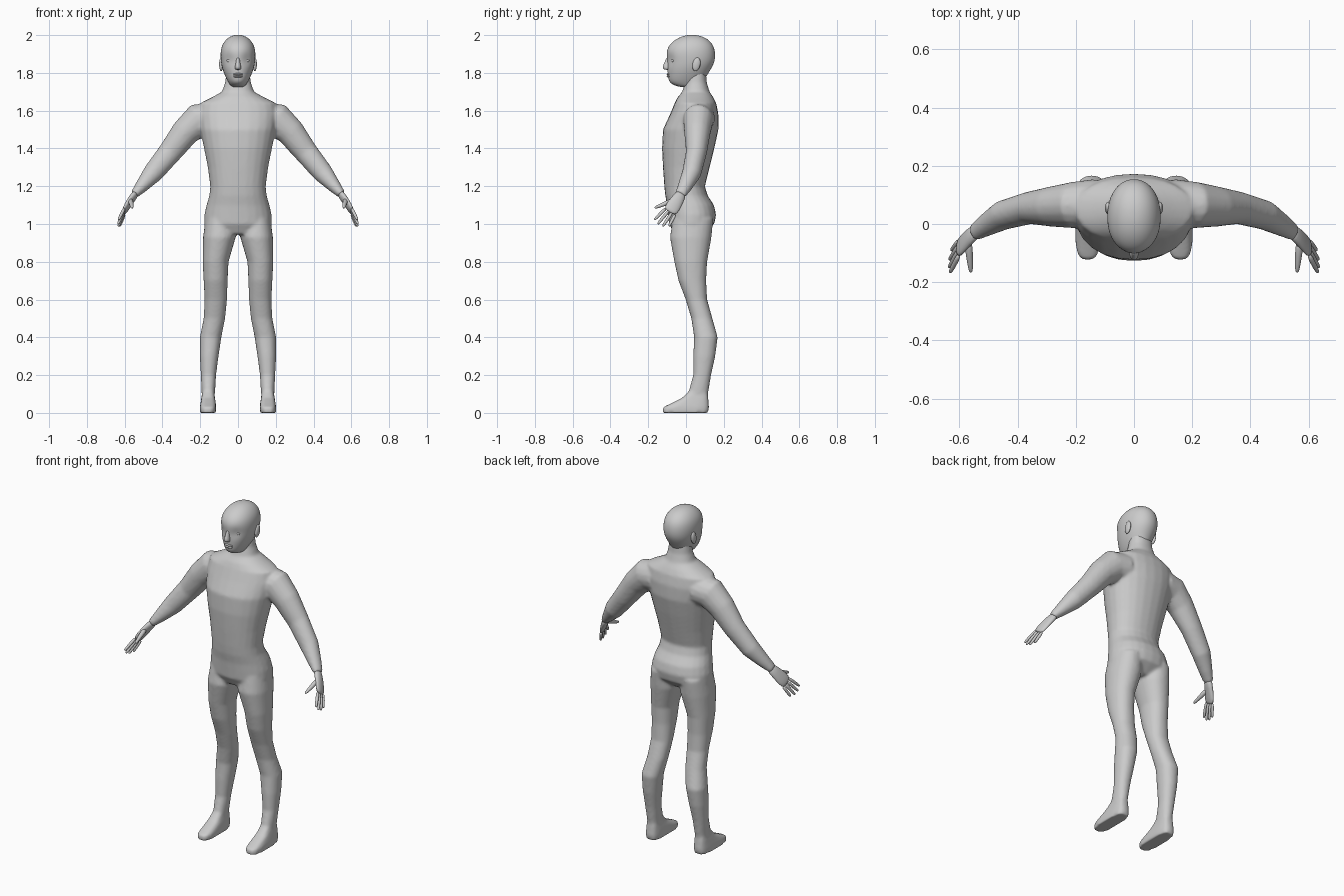
import bpy
import bmesh
from math import cos, sin, pi
from mathutils import Vector, Matrix

cube = bpy.data.objects.get("Cube")
if cube:
    bpy.data.objects.remove(cube, do_unlink=True)

skin = bpy.data.materials.new("grey_skin")
skin.use_nodes = True
skin.diffuse_color = (0.6, 0.6, 0.6, 1)
skin.node_tree.nodes["Principled BSDF"].inputs["Base Color"].default_value = skin.diffuse_color


def ring(bm, center, u, v, square=1.0, sides=24):
    """One closed cross-section; square below 1 makes it boxier."""
    def bend(value):
        return abs(value) ** square * (1 if value >= 0 else -1)
    verts = []
    for i in range(sides):
        angle = 2 * pi * i / sides
        verts.append(bm.verts.new(Vector(center) + u * bend(cos(angle)) + v * bend(sin(angle))))
    return verts


def skin_rings(bm, rings):
    """Bridge successive rings and close both ends."""
    faces = [bm.faces.new(rings[0]), bm.faces.new(rings[-1])]
    for low, high in zip(rings, rings[1:]):
        for i in range(len(low)):
            j = (i + 1) % len(low)
            faces.append(bm.faces.new((low[i], low[j], high[j], high[i])))
    bmesh.ops.recalc_face_normals(bm, faces=faces)


def stack(bm, levels, square=1.0, side=1):
    """Loft level sections given as height, x range, y range."""
    rings = []
    for z, x0, x1, y0, y1 in levels:
        center = (side * (x0 + x1) / 2, (y0 + y1) / 2, z)
        rings.append(ring(bm, center, Vector(((x1 - x0) / 2, 0, 0)),
                          Vector((0, (y1 - y0) / 2, 0)), square))
    skin_rings(bm, rings)


def centred(levels):
    return [(z, -half, half, front, back) for z, half, front, back in levels]


def limb(bm, path, hint, side=1, sides=16):
    """Loft along a path of points, each with a wide and a thin radius."""
    points = [Vector((side * x, y, z)) for x, y, z, wide, thin in path]
    rings = []
    for i, point in enumerate(points):
        tangent = (points[min(i + 1, len(points) - 1)] - points[max(i - 1, 0)]).normalized()
        across = Vector(hint) - tangent * tangent.dot(Vector(hint))
        across.normalize()
        rings.append(ring(bm, point, across * path[i][3], tangent.cross(across) * path[i][4], 1, sides))
    skin_rings(bm, rings)


def ball(bm, center, size, tilt=0):
    matrix = (Matrix.Translation(center) @ Matrix.Rotation(tilt, 4, "X")
              @ Matrix.Diagonal((*size, 1)))
    bmesh.ops.create_uvsphere(bm, u_segments=16, v_segments=10, radius=1, matrix=matrix)


def finish(bm, name, subdivide=0):
    mesh = bpy.data.meshes.new(name)
    bm.to_mesh(mesh)
    bm.free()
    mesh.materials.append(skin)
    mesh.shade_smooth()
    obj = bpy.data.objects.new(name, mesh)
    bpy.context.collection.objects.link(obj)
    if subdivide:
        mod = obj.modifiers.new("Subdivision", "SUBSURF")
        mod.levels = mod.render_levels = subdivide
    return obj


# Torso and neck: height, half width, front, back
TORSO = [
    (.945, .13, -.06, .09), (1.0, .18, -.09, .15), (1.05, .178, -.095, .16),
    (1.1, .167, -.1, .148), (1.15, .152, -.11, .115), (1.2, .147, -.115, .1),
    (1.3, .16, -.122, .125), (1.4, .18, -.127, .15), (1.5, .2, -.122, .172),
    (1.58, .21, -.085, .172), (1.64, .2, -.06, .16), (1.67, .14, -.045, .145),
    (1.7, .085, -.02, .125), (1.75, .068, -.005, .11), (1.82, .06, 0, .105),
]
# Leg and foot: height, inner, outer, front, back
LEG = [
    (1.03, .02, .172, -.07, .145), (.93, .012, .185, -.085, .135),
    (.8, .05, .187, -.062, .112), (.7, .055, .182, -.04, .107),
    (.6, .058, .177, -.002, .112), (.5, .068, .182, .028, .14),
    (.4, .088, .202, .043, .168), (.3, .103, .202, .038, .155),
    (.2, .116, .197, .038, .133), (.1, .122, .192, .01, .117),
]
FOOT = [
    (.13, .13, .185, .03, .11), (.08, .122, .194, -.02, .118),
    (.055, .118, .198, -.07, .12), (.03, .115, .202, -.122, .122), (0, .116, .202, -.124, .118),
]
# Arm: centre, wide radius, thin radius
ARM = [
    (.13, .07, 1.56, .085, .085), (.21, .065, 1.55, .08, .09), (.28, .06, 1.485, .07, .075),
    (.36, .055, 1.38, .056, .063), (.45, .03, 1.27, .051, .054),
    (.51, -.005, 1.2, .039, .036), (.55, -.03, 1.155, .03, .022),
]

# Body: overlapping lofts fused into one smooth skin
bm = bmesh.new()
stack(bm, centred(TORSO), .92)
for side in (1, -1):
    stack(bm, LEG, .92, side)
    stack(bm, FOOT, .6, side)
    limb(bm, ARM, (0, 1, 0), side)
body = finish(bm, "body")
fuse = body.modifiers.new("Fuse", "REMESH")
fuse.mode = "VOXEL"
fuse.voxel_size = .008
fuse.use_smooth_shade = True
soften = body.modifiers.new("Soften", "SMOOTH")
soften.factor = .5
soften.iterations = 8

# Hands: flat palm, four fingers and a thumb
PALM = [
    (.535, -.02, 1.17, .028, .02), (.565, -.043, 1.13, .034, .018),
    (.59, -.07, 1.09, .041, .015), (.607, -.088, 1.06, .036, .011),
]
toward_thumb = Vector((0, -.83, .55))
for side, label in ((1, "left"), (-1, "right")):
    bm = bmesh.new()
    limb(bm, PALM, toward_thumb, side)
    for spread, length in ((-1, .8), (-.33, 1), (.33, 1.05), (1, .95)):
        base = Vector((.6, -.08, 1.07)) + toward_thumb * spread * .029
        reach = (Vector((.034, -.055, -.075)) + toward_thumb * spread * .014) * length
        limb(bm, [(*(base + reach * t), r, r) for t, r in ((0, .01), (.5, .0095), (.9, .008), (1, .005))],
             toward_thumb, side, 8)
    base, reach = Vector((.57, -.055, 1.13)), Vector((-.01, -.112, -.045))
    limb(bm, [(*(base + reach * t), r, r) for t, r in ((0, .017), (.5, .013), (.9, .009), (1, .005))],
         (1, 0, 0), side, 8)
    finish(bm, label + "_hand", 1)

# Head: height, half width, front, back
HEAD = [
    (1.722, .032, -.03, .06), (1.742, .046, -.083, .08), (1.765, .06, -.094, .1),
    (1.8, .076, -.098, .12), (1.835, .087, -.1, .142), (1.868, .092, -.1, .155),
    (1.91, .094, -.106, .156), (1.95, .085, -.09, .145), (1.982, .06, -.05, .113),
    (1.997, .032, -.01, .075), (2.001, .01, .02, .045),
]
bm = bmesh.new()
stack(bm, centred(HEAD), .95)
for v in bm.verts:
    # Eye sockets pressed into the face
    gap = Vector((abs(v.co.x) - .045, v.co.z - 1.865)).length
    if v.co.y < 0 and gap < .03:
        v.co.y += .014 * (1 - gap / .03)
finish(bm, "head", 2)

# Nose, lips, eyes and ears
bm = bmesh.new()
stack(bm, centred([(1.885, .009, -.106, -.07), (1.855, .011, -.112, -.07),
                   (1.83, .017, -.128, -.07), (1.815, .016, -.116, -.07)]), .9)
finish(bm, "nose", 1)
bm = bmesh.new()
for z in (1.793, 1.782):
    ball(bm, (0, -.089, z), (.027, .013, .007))
finish(bm, "lips")
for side, label in ((1, "left"), (-1, "right")):
    bm = bmesh.new()
    ball(bm, (side * .043, -.066, 1.865), (.017, .012, .011))
    finish(bm, label + "_eye")
    bm = bmesh.new()
    ball(bm, (side * .089, .055, 1.845), (.011, .021, .037), -.2)
    finish(bm, label + "_ear")
